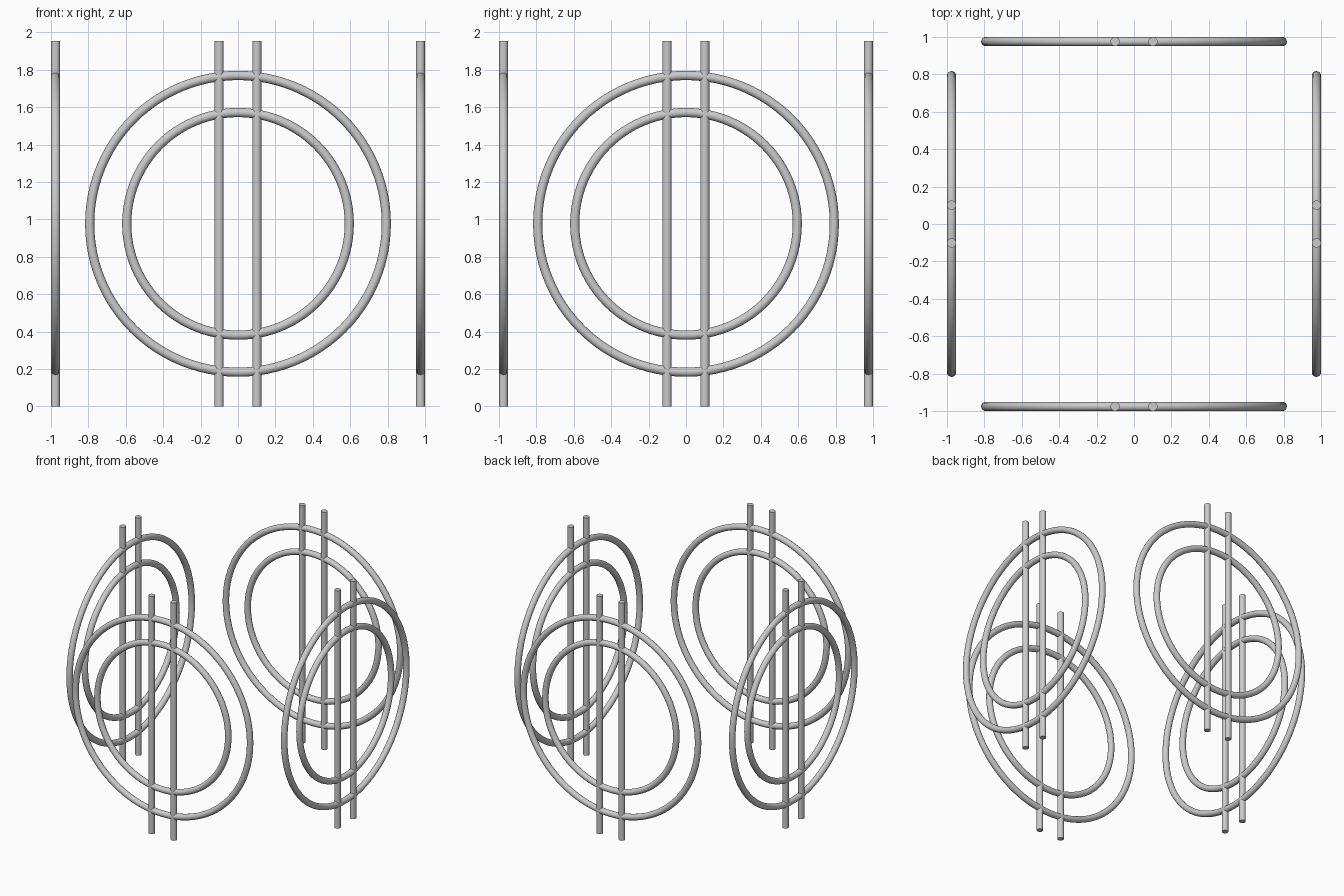
import bpy
import math

if "Cube" in bpy.data.objects:
    bpy.data.objects.remove(bpy.data.objects["Cube"])

TUBE = 0.0245      # tube radius of rings and bars
HEIGHT = 1.953
MID = HEIGHT / 2
FACE = 1 - TUBE    # distance of each side panel from the centre


def smooth(obj, name):
    obj.name = name
    bpy.ops.object.shade_smooth_by_angle(angle=math.radians(40))


def place(dx, angle):
    # point on a side panel, dx along it, turned about z
    c, s = math.cos(angle), math.sin(angle)
    return (dx * c + FACE * s, dx * s - FACE * c, MID)


for side, turn in (("front", 0), ("right", 1), ("back", 2), ("left", 3)):
    a = turn * math.pi / 2
    # two concentric upright rings
    for label, radius in (("outer", 0.793), ("inner", 0.595)):
        bpy.ops.mesh.primitive_torus_add(
            major_radius=radius, minor_radius=TUBE,
            major_segments=96, minor_segments=16,
            location=place(0, a), rotation=(math.pi / 2, 0, a))
        smooth(bpy.context.object, f"{side}_{label}_ring")
    # pair of vertical bars through the rings
    for label, dx in (("a", -0.101), ("b", 0.101)):
        bpy.ops.mesh.primitive_cylinder_add(
            vertices=24, radius=TUBE, depth=HEIGHT, location=place(dx, a))
        smooth(bpy.context.object, f"{side}_bar_{label}")
